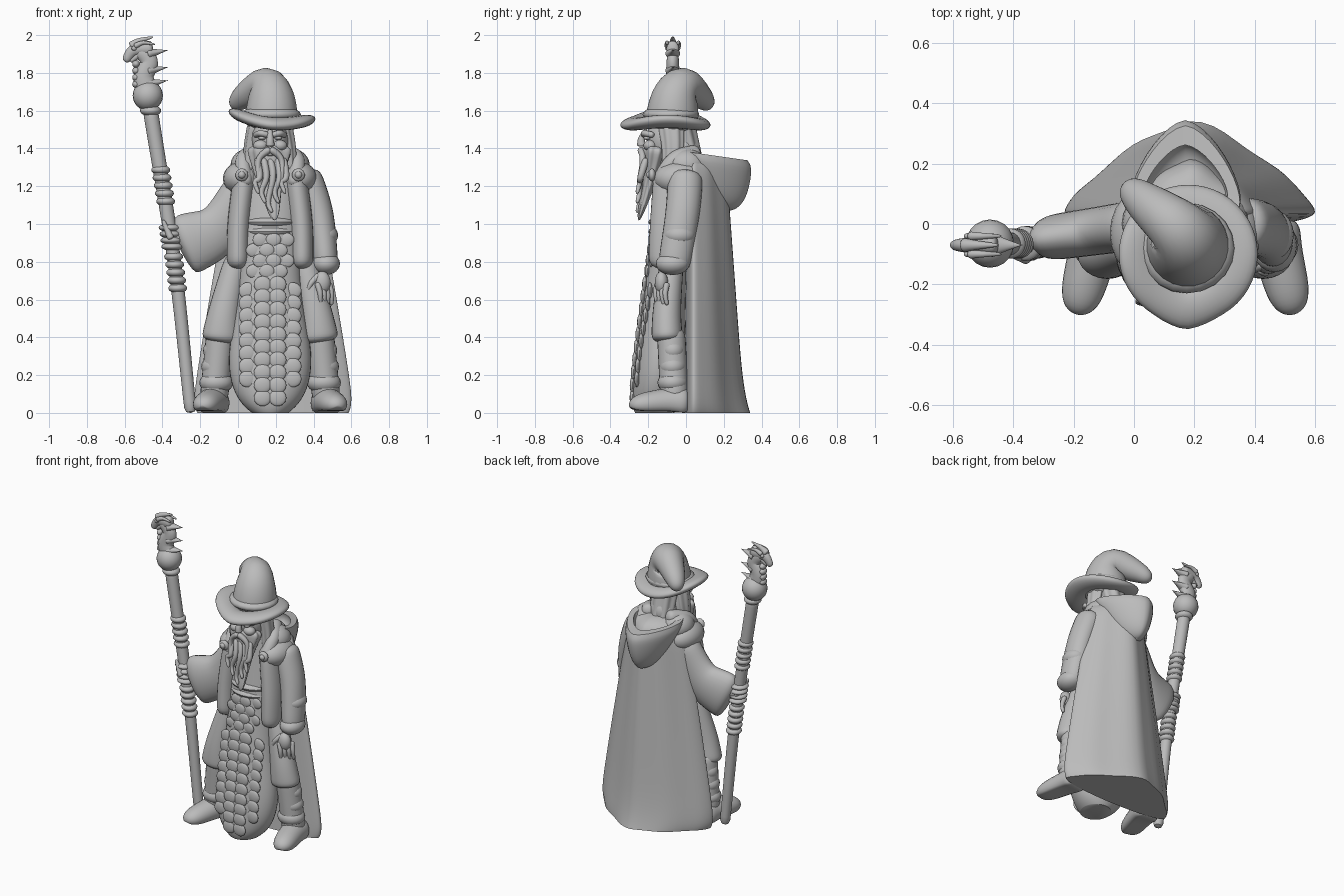
import bpy, bmesh, math
from mathutils import Vector

if "Cube" in bpy.data.objects:
    bpy.data.objects.remove(bpy.data.objects["Cube"])

grey = bpy.data.materials.new("plain_grey")
grey.use_nodes = True
grey.diffuse_color = (.5, .5, .5, 1)
grey.node_tree.nodes["Principled BSDF"].inputs["Base Color"].default_value = grey.diffuse_color
MIDDLE = .17
BACKWARD, UPWARD = Vector((0, 1, 0)), Vector((0, 0, 1))
parts = []


def finish(name, bm):
    bmesh.ops.recalc_face_normals(bm, faces=bm.faces)
    mesh = bpy.data.meshes.new(name)
    bm.to_mesh(mesh)
    bm.free()
    mesh.materials.append(grey)
    obj = bpy.data.objects.new(name, mesh)
    bpy.context.collection.objects.link(obj)
    parts.append(obj)


def ball(name, location, size):
    bm = bmesh.new()
    bmesh.ops.create_uvsphere(bm, u_segments=20, v_segments=12, radius=1)
    bmesh.ops.scale(bm, vec=size, verts=bm.verts)
    bmesh.ops.translate(bm, vec=location, verts=bm.verts)
    finish(name, bm)


def circle(angle):
    return math.cos(angle), math.sin(angle)


def strands(angle):
    wave = 1 + math.cos(7 * angle) / 14
    return wave * math.cos(angle), wave * math.sin(angle)


def sole(angle):
    return math.cos(angle), max(math.sin(angle), -.6)


def peaked(angle):
    """Folded cloth drawn to a peak at the back, with rolled side edges."""
    across, back = circle(angle)
    if back < 0:
        return across, back * .2
    return across, .7 - .7 * abs(across) ** 1.4 + .3 * back + math.cos(9 * angle) * back / 40


def hood_outline(angle):
    across, back = circle(angle)
    if back < 0:
        return across, back / 2
    return across, .5 - .5 * abs(across) ** 1.5 + back / 2


def skin(name, ring, outline=circle, sides=24, steps=24):
    """Join rings; ring(t) gives the centre and its two radius vectors."""
    bm = bmesh.new()
    rings = []
    for i in range(steps + 1):
        centre, side, over = ring((1 - math.cos(math.pi * i / steps)) / 2)
        shape = [outline(math.tau * k / sides) for k in range(sides)]
        rings.append([bm.verts.new(centre + side * u + over * v) for u, v in shape])
    for low, high in zip(rings, rings[1:]):
        for k in range(sides):
            bm.faces.new((low[k - 1], low[k], high[k], high[k - 1]))
    bm.faces.new(rings[0])
    bm.faces.new(rings[-1])
    finish(name, bm)


def level(x, y, z, width, depth):
    """A horizontal ring."""
    return Vector((x, y, z)), Vector((width, 0, 0)), Vector((0, depth, 0))


def curve(points, t):
    """Smooth curve through all the points."""
    points = [Vector(p) for p in points]
    points = [points[0] * 2 - points[1], *points, points[-1] * 2 - points[-2]]
    place = t * (len(points) - 3)
    span = min(max(int(place), 0), len(points) - 4)
    s = place - span
    a, b, c, d = points[span:span + 4]
    return b + ((c - a) * s + (2 * a - 5 * b + 4 * c - d) * s ** 2
                + (3 * b - a - 3 * c + d) * s ** 3) / 2


def sweep(name, points, start, end=None, squash=1, end_squash=None, up=BACKWARD,
          outline=circle, sides=24, blunt=12):
    """Round-ended limb along a curve, tapering from start to end radius."""
    end = start if end is None else end
    end_squash = end_squash or squash

    def ring(t):
        tangent = (curve(points, t + .01) - curve(points, t - .01)).normalized()
        side = up.cross(tangent).normalized()
        cap = math.sqrt(max(0, 1 - abs(2 * t - 1) ** blunt))
        radius = max(.002, (start + (end - start) * t) * cap)
        return curve(points, t), side * radius, tangent.cross(side) * radius * (squash + (end_squash - squash) * t)
    skin(name, ring, outline, sides)


# Cape and hood
def cape_ring(t):
    top = math.sqrt(1 - .9 * t ** 40)
    depth = .27 - t / 10 + (1 - t) ** 12 * .03
    width = .43 - .23 * t ** 1.1 - .03 * (1 - t) ** 30
    return level(MIDDLE + .015, .04, 1.37 * t, width * top, depth * top)


def hood_ring(t):
    if t < .6:
        rise = t / .6
        size = max(math.sqrt(rise) * (1 - rise ** 12 / 9), .1)
        return level(MIDDLE, .2 - .13 * rise, 1.07 + .29 * rise, size / 5, size * .28)
    sink = (t - .6) / .4
    size = .7 * math.sqrt(1.01 - sink ** 2)
    return level(MIDDLE, .09 + sink * .05, 1.36 - sink / 9, size / 5, size * .24)


skin("cape", cape_ring, peaked, sides=64, steps=32)
skin("hood", hood_ring, hood_outline, sides=40, steps=36)
for vertex in parts[-1].data.vertices:
    vertex.co.z += .03 - vertex.co.y / 7


# Tunic with overlapping scales
def tunic_size(z):
    """Centre depth, half width and half depth at a height."""
    hem = 1 - math.exp(-14 * z) / 2
    width = .16 + .06 * math.exp(-((z - .25) / .3) ** 2)
    return z / 10 - .17, width * hem, (.14 - .03 * z) * math.sqrt(hem)


def tunic_front(x, z):
    y, width, depth = tunic_size(z)
    return y - depth * math.sqrt(max(0, 1 - ((x - MIDDLE) / width) ** 2))


def tunic_ring(t):
    z = 1.36 * t
    y, width, depth = tunic_size(z)
    return level(MIDDLE, y, z, width, depth)


skin("tunic", tunic_ring, sides=40, steps=40)
for column in (-1.5, -.5, .5, 1.5):
    outer = abs(column) > 1
    for row in range(1, 9) if outer else range(10):
        x = MIDDLE + column * .08
        z = .08 + row / 15 + outer / 30
        ball("tunic_scale", (x, tunic_front(x, z), z), (.046, .014, .044))
for row in range(4):
    for column in (-1, 0, 1):
        x = MIDDLE + (column + row % 2 / 2 - .25) * .07
        z = .75 + row / 18
        ball("waist_plate", (x, tunic_front(x, z) + .003, z), (.04, .012, .036))
for z in (.96, 1.01):
    ball("chest_band", (MIDDLE, -.07, z), (.15, .13, .04))

# Parts repeated on both sides
for side, label in ((-1, "right"), (1, "left")):
    def at(across, y, z):
        return MIDDLE + side * across, y, z

    # Clothing and legs
    sweep(label + "_coat_panel", [at(.17, -.11, .76), at(.165, -.1, 1), at(.13, -.08, 1.3)], .06, squash=1.5)
    ball(label + "_shoulder_cape", at(.15, -.03, 1.24), (.1, .14, .09))
    ball(label + "_upper_mantle", at(.11, 0, 1.31), (.1, .11, .09))
    sweep(label + "_collar", [at(.07, .07, 1.38), at(.14, -.06, 1.34), at(.13, -.16, 1.2)], .045, .04)
    ball(label + "_clasp_rim", at(.15, -.18, 1.26), (.034, .02, .034))
    ball(label + "_clasp", at(.15, -.19, 1.26), (.02, .02, .02))
    sweep(label + "_breeches", [at(.265, -.1, .37), at(.24, -.1, .55), at(.17, -.07, .85)], .105, .06,
          squash=.8, end_squash=1)
    sweep(label + "_leg", [at(.3, -.06, .05), at(.26, -.08, .45)], .075)
    for wrap in range(3):
        radius = .09 - wrap / 100
        ball(label + "_leg_wrap", at(.285, -.07, .16 + wrap * .085), (radius, radius * .9, .06))
    sweep(label + "_boot", [at(.29, .02, .05), at(.31, -.1, .055), at(.36, -.3, .04)], .09, .07,
          squash=1.1, end_squash=.8, up=UPWARD, outline=sole, blunt=5)
    # Hair and face
    sweep(label + "_hair", [at(.07, -.08, 1.54), at(.1, -.07, 1.4), at(.11, -.08, 1.25)], .045, .03,
          squash=1.5, outline=strands, sides=56)
    sweep(label + "_brow", [at(.01, -.22, 1.47), at(.05, -.22, 1.48), at(.08, -.17, 1.47)], .016, up=UPWARD)
    ball(label + "_eye", at(.043, -.205, 1.455), (.02, .02, .01))
    ball(label + "_cheek", at(.05, -.19, 1.415), (.04, .035, .03))
    sweep(label + "_moustache", [at(0, -.24, 1.4), at(.06, -.23, 1.34), at(.06, -.25, 1.22)], .02, .01)

# Head and beard
ball("head", (MIDDLE, -.1, 1.45), (.1, .11, .13))
ball("neck", (MIDDLE, -.02, 1.38), (.09, .1, .1))
sweep("back_hair", [(MIDDLE, -.03, 1.55), (MIDDLE, 0, 1.44), (MIDDLE, .05, 1.25)], .09, .07,
      squash=.8, outline=strands, sides=56)
sweep("nose", [(MIDDLE, -.21, 1.5), (MIDDLE, -.235, 1.45), (MIDDLE, -.235, 1.41)], .012, .025)
ball("lower_lip", (MIDDLE, -.225, 1.37), (.03, .015, .01))
sweep("beard", [(MIDDLE, -.16, 1.42), (MIDDLE, -.19, 1.25), (MIDDLE + .025, -.25, 1.02)], .125, .02,
      squash=.55, outline=strands, sides=56)
for lock in (-2, -1, 0, 1, 2):
    x = MIDDLE + lock * .035
    tip = 1.06 + abs(lock) / 20
    sweep("beard_lock", [(x, -.21, 1.35), (x + .015, -.24, 1.25), (x - .01, -.245, tip + .06), (x + .01, -.26, tip)], .02, .01)


# Hat with a waved brim and drooping point
def brim_ring(t):
    turn = math.tau * (t - .5)
    size = .16 + .07 * math.cos(turn)
    return level(MIDDLE + .01, -.1, 1.54 + math.sin(turn) / 30, size, size)


skin("hat_brim", brim_ring, sides=48, steps=32)
for vertex in parts[-1].data.vertices:
    across, along = vertex.co.x - MIDDLE, vertex.co.y + .1
    vertex.co.z += .7 * across ** 2 - .3 * along ** 2 - across / 10
    if along < 0:
        vertex.co.y -= .02 * max(0, 1 - abs(across) * 9)
sweep("hat_crown", [(.175, -.08, 1.48), (.175, -.06, 1.66), (.14, -.01, 1.73), (.04, .07, 1.68), (-.03, .13, 1.62)],
      .155, .04, up=Vector((.5, .7, 0)))
ball("hat_band", (.175, -.08, 1.58), (.158, .15, .05))

# Lowered left arm with open hand
sweep("left_sleeve", [(.35, 0, 1.28), (.43, -.02, 1.05), (.47, -.07, .74)], .085, .065, squash=1.1, end_squash=1.3)
ball("left_elbow_fold", (.455, -.035, .94), (.075, .085, .06))
ball("left_cuff", (.465, -.07, .79), (.075, .09, .06))
ball("left_palm", (.445, -.13, .69), (.045, .035, .06))
for finger in range(4):
    x, y = .42 + finger / 50, -.15 + finger / 60
    sweep("left_finger", [(x, y, .69), (x + .015, y - .01, .63), (x + .015, y, .57)], .017, .01)
sweep("left_thumb", [(.43, -.13, .73), (.39, -.15, .69), (.37, -.15, .65)], .019, .01)

# Raised right arm with bell sleeve
sweep("right_sleeve", [(.03, 0, 1.23), (-.1, -.02, .98), (-.31, -.05, .875)], .085, .075,
      squash=1, end_squash=2.3, up=UPWARD)
sweep("right_wrist", [(-.25, -.05, .92), (-.38, -.06, .94)], .045, up=UPWARD)


# Staff with collars, gripped by the right hand
def staff_at(z):
    return Vector((-.25 - .085 * z - .03 * z * z, -.065, z))


def staff_ring(name, z, radius, height):
    ball(name, staff_at(z), (radius, radius, height))


sweep("staff", [staff_at(z) for z in (0, .8, 1.62)], .032, .04, blunt=90)
for lowest in (.66, 1.12):
    for step in range(5):
        staff_ring("staff_collar", lowest + step / 24, .05, .026)
for finger in range(4):
    staff_ring("right_finger", .88 + finger / 30, .058, .022)
sweep("right_thumb", [staff_at(.92) + Vector((0, -.05, 0)), staff_at(1.02) + Vector((-.03, -.04, 0))], .02, .01)
staff_ring("staff_cap", 1.6, .056, .03)
staff_ring("staff_orb", 1.68, .08, .08)


# Beast head finial
def beast(name, points, start, end, offset=0, **options):
    sweep(name, [(x, offset - .07, z) for x, z in points], start, end, **options)


beast("beast_neck", [(-.48, 1.7), (-.5, 1.78), (-.47, 1.86), (-.53, 1.93)], .06, .04, squash=.7)
beast("beast_head", [(-.45, 1.93), (-.55, 1.92), (-.6, 1.86)], .045, .02, squash=.8)
beast("beast_jaw", [(-.52, 1.9), (-.57, 1.86)], .02, .01)
beast("beast_crest", [(-.57, 1.94), (-.52, 1.97), (-.45, 1.99)], .025, .005)
for offset in (-.03, .03):
    ball("beast_eye", (-.55, offset - .07, 1.93), (.014, .01, .012))
    beast("beast_horn", [(-.55, 1.94), (-.5, 1.96), (-.44, 1.95)], .016, .005, offset)
for z in (1.75, 1.82, 1.91):
    beast("neck_spike", [(-.48, z - .01), (-.43, z), (-.37, z + .01)], .045, 0, squash=.7, up=UPWARD)
for ridge in range(4):
    ball("throat_ridge", (-.54, -.07, 1.74 + ridge / 28), (.02, .03, .02))

# Soft shading with crisp edges
bpy.ops.object.select_all(action="DESELECT")
for obj in parts:
    obj.select_set(True)
bpy.context.view_layer.objects.active = parts[0]
bpy.ops.object.shade_smooth_by_angle(angle=math.radians(45))
